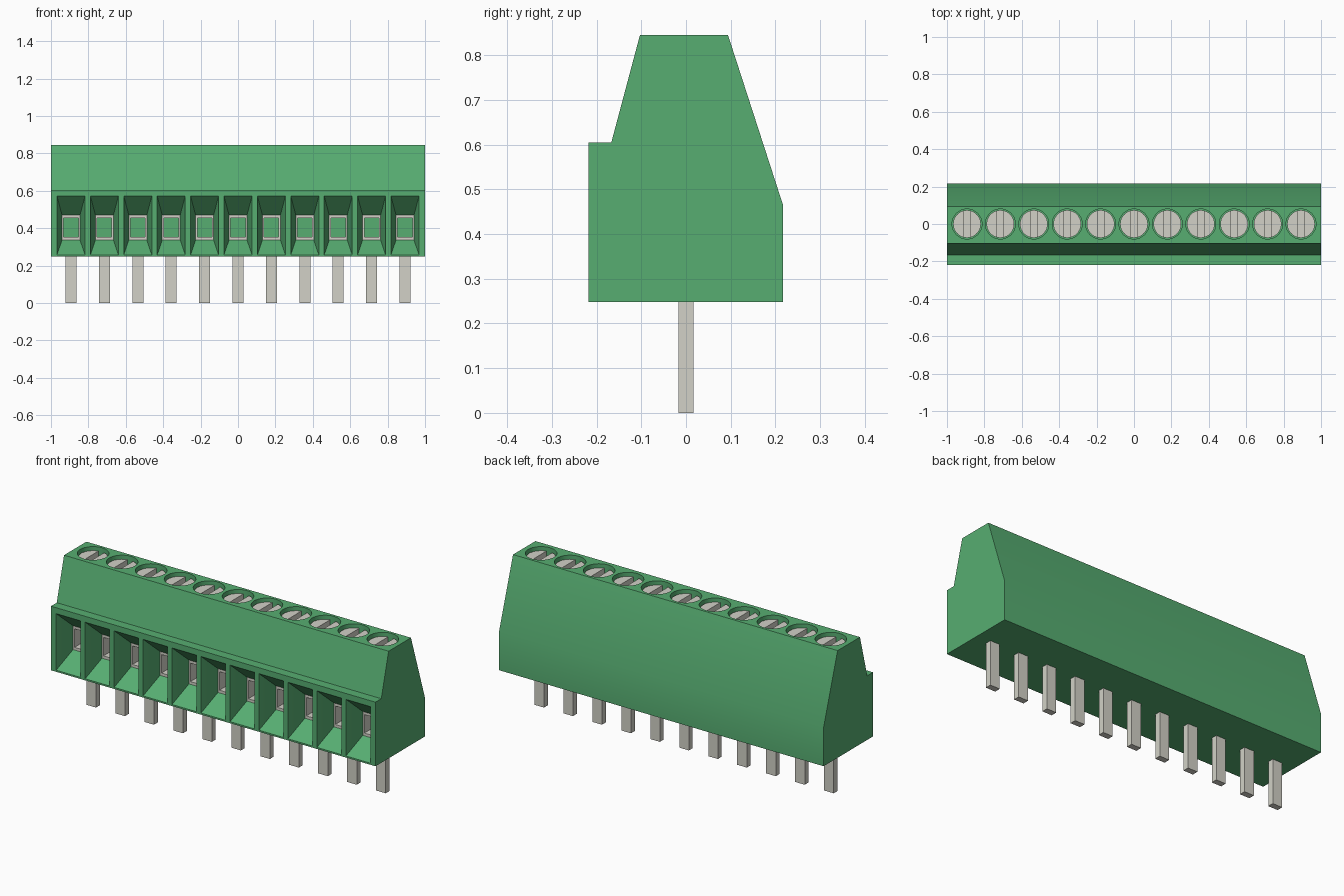
import bpy, bmesh, math
from mathutils import Matrix

cube = bpy.data.objects.get("Cube")
if cube:
    bpy.data.objects.remove(cube, do_unlink=True)

COUNT, PITCH = 11, 2 / 11.2
XS = [(i - (COUNT - 1) / 2) * PITCH for i in range(COUNT)]
FRONT = -0.218      # front face of the housing
THROAT = -0.108     # where the wire funnel meets the clamp
BACK = 0.08         # end of the clamp chamber


def material(name, srgb):
    lin = [((c + 0.055) / 1.055) ** 2.4 for c in srgb] + [1]
    m = bpy.data.materials.new(name)
    m.use_nodes = True
    m.diffuse_color = lin
    bsdf = m.node_tree.nodes["Principled BSDF"]
    bsdf.inputs["Base Color"].default_value = lin
    bsdf.inputs["Roughness"].default_value = 0.6
    return m


green = material("terminal green", (0.34, 0.68, 0.445))
metal = material("tin grey", (0.824, 0.82, 0.781))


def finish(bm, name, mat):
    bmesh.ops.recalc_face_normals(bm, faces=bm.faces)
    me = bpy.data.meshes.new(name)
    bm.to_mesh(me)
    bm.free()
    me.materials.append(mat)
    ob = bpy.data.objects.new(name, me)
    bpy.context.collection.objects.link(ob)
    return ob


def box(bm, x, y, z, sx, sy, sz):
    mat = Matrix.Translation((x, y, z)) @ Matrix.Diagonal((sx, sy, sz, 1))
    bmesh.ops.create_cube(bm, size=1, matrix=mat)


def cylinder(bm, x, y, z0, z1, r):
    bmesh.ops.create_cone(bm, cap_ends=True, segments=40, radius1=r, radius2=r,
                          depth=z1 - z0,
                          matrix=Matrix.Translation((x, y, (z0 + z1) / 2)))


def loft(bm, x, sections, ring=False):
    """Join rectangles (y, half width, z low, z high); ring closes a tube."""
    loops = [[bm.verts.new((x + sx * w, y, z)) for sx, z in
              ((-1, lo), (1, lo), (1, hi), (-1, hi))]
             for y, w, lo, hi in sections]
    pairs = list(zip(loops, loops[1:]))
    if ring:
        pairs.append((loops[-1], loops[0]))
    else:
        bm.faces.new(loops[0])
        bm.faces.new(loops[-1])
    for a, b in pairs:
        for i in range(4):
            j = (i + 1) % 4
            bm.faces.new((a[i], a[j], b[j], b[i]))


def activate(ob):
    bpy.ops.object.select_all(action='DESELECT')
    ob.select_set(True)
    bpy.context.view_layer.objects.active = ob


def cut(ob, cutter):
    cutter.hide_render = True
    mod = ob.modifiers.new("cut", 'BOOLEAN')
    mod.operation = 'DIFFERENCE'
    mod.solver = 'EXACT'
    mod.object = cutter
    activate(ob)
    bpy.ops.object.modifier_apply(modifier=mod.name)
    bpy.data.objects.remove(cutter, do_unlink=True)


def smooth(ob):
    activate(ob)
    bpy.ops.object.shade_smooth_by_angle(angle=math.radians(25))


# Housing: side profile swept along x
profile = [(FRONT, 0.248), (0.217, 0.248), (0.217, 0.465), (0.094, 0.845),
           (-0.103, 0.845), (-0.167, 0.605), (FRONT, 0.605)]
bm = bmesh.new()
face = bm.faces.new([bm.verts.new((-1, y, z)) for y, z in profile])
new = bmesh.ops.extrude_face_region(bm, geom=[face])["geom"]
bmesh.ops.translate(bm, vec=(2, 0, 0),
                    verts=[v for v in new if isinstance(v, bmesh.types.BMVert)])
housing = finish(bm, "housing", green)

# Wire funnels with a straight chamber behind each
bm = bmesh.new()
for x in XS:
    loft(bm, x, [(FRONT - 0.02, 0.075, 0.257, 0.572), (FRONT, 0.075, 0.257, 0.572),
                 (THROAT, 0.048, 0.337, 0.47), (BACK, 0.048, 0.337, 0.47)])
cut(housing, finish(bm, "funnel_cutter", green))

# Screw wells in the top
bm = bmesh.new()
for x in XS:
    cylinder(bm, x, 0, 0.72, 0.9, 0.08)
cut(housing, finish(bm, "well_cutter", green))
smooth(housing)

# Slotted screw heads, slightly sunk
bm = bmesh.new()
for x in XS:
    cylinder(bm, x, 0, 0.71, 0.825, 0.074)
screws = finish(bm, "screws", metal)
bm = bmesh.new()
for x in XS:
    box(bm, x, 0, 0.825, 0.035, 0.2, 0.08)
cut(screws, finish(bm, "slot_cutter", metal))
smooth(screws)

# Metal clamp sleeves lining the chambers
bm = bmesh.new()
for x in XS:
    outer, inner = (0.048, 0.337, 0.47), (0.039, 0.352, 0.455)
    loft(bm, x, [(THROAT, *outer), (BACK, *outer), (BACK, *inner), (THROAT, *inner)],
         ring=True)
finish(bm, "clamp_sleeves", metal)

# Solder pins
bm = bmesh.new()
for x in XS:
    box(bm, x, 0, 0.135, 0.059, 0.034, 0.27)
finish(bm, "solder_pins", metal)
